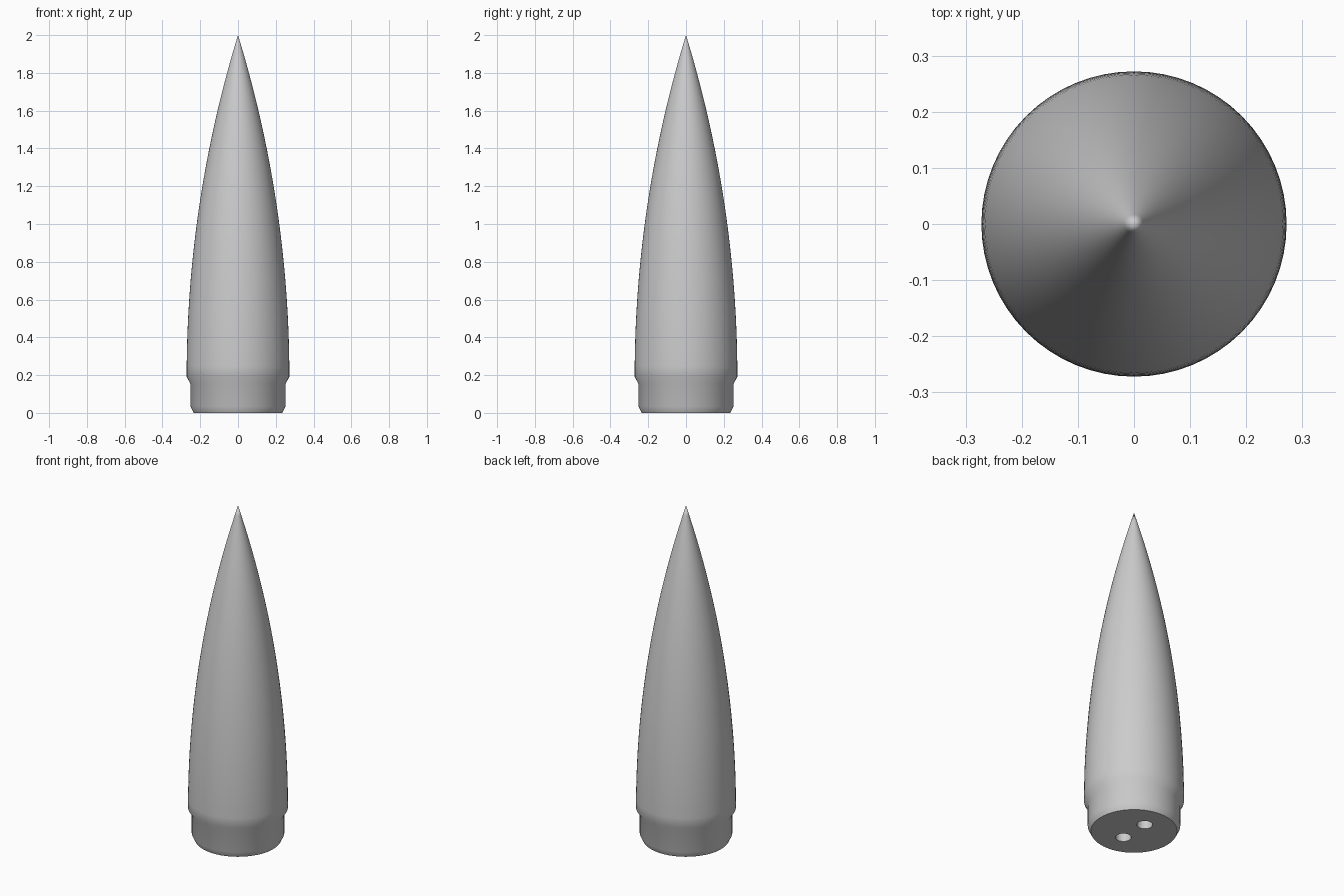
import bpy, bmesh, math
from mathutils import Matrix, Vector

cube = bpy.data.objects.get("Cube")
if cube:
    bpy.data.objects.remove(cube, do_unlink=True)


def make_material(name, value):
    mat = bpy.data.materials.new(name)
    colour = (value, value, value, 1)
    mat.use_nodes = True
    mat.diffuse_color = colour
    mat.node_tree.nodes["Principled BSDF"].inputs["Base Color"].default_value = colour
    return mat


SEGMENTS = 64
HEIGHT, SHOULDER, RADIUS = 2.0, 0.19, 0.272
HOLE_RADIUS, HOLE_DEPTH, HOLE_OFFSET = 0.043, 0.1, 0.09

# Base: chamfered foot, straight neck and flare up to the shoulder
profile = [(0.235, 0), (0.252, 0.035), (0.252, 0.155)]

# Nose: circular arc tangent to the shoulder
length = HEIGHT - SHOULDER
arc = (RADIUS ** 2 + length ** 2) / (2 * RADIUS)
STEPS = 32
for i in range(STEPS):
    h = length * i / STEPS
    profile.append((math.sqrt(arc ** 2 - h ** 2) - arc + RADIUS, SHOULDER + h))


def ring(bm, radius, z, count, y=0):
    angles = [2 * math.pi * i / count for i in range(count)]
    return [bm.verts.new((radius * math.cos(a), y + radius * math.sin(a), z)) for a in angles]


def skin(bm, lower, upper):
    n = len(lower)
    for i in range(n):
        j = (i + 1) % n
        bm.faces.new((lower[i], lower[j], upper[j], upper[i]))


def loop_edges(bm, verts):
    return [bm.edges.get((verts[i - 1], verts[i])) for i in range(len(verts))]


bm = bmesh.new()
rings = [ring(bm, r, z, SEGMENTS) for r, z in profile]
for lower, upper in zip(rings, rings[1:]):
    skin(bm, lower, upper)
tip = bm.verts.new((0, 0, HEIGHT))
for i in range(SEGMENTS):
    bm.faces.new((rings[-1][i - 1], rings[-1][i], tip))

# Two blind sockets in the underside
rim_edges = loop_edges(bm, rings[0])
for side in (-1, 1):
    mouth = ring(bm, HOLE_RADIUS, 0, 24, side * HOLE_OFFSET)
    floor = ring(bm, HOLE_RADIUS, HOLE_DEPTH, 24, side * HOLE_OFFSET)
    skin(bm, mouth, floor)
    bm.faces.new(floor)
    rim_edges += loop_edges(bm, mouth)

# Flat underside around the sockets
bmesh.ops.triangle_fill(bm, edges=rim_edges, use_beauty=True, normal=Vector((0, 0, -1)))
bmesh.ops.recalc_face_normals(bm, faces=bm.faces)

mesh = bpy.data.meshes.new("pointed_body")
bm.to_mesh(mesh)
bm.free()
body = bpy.data.objects.new("pointed_body", mesh)
bpy.context.collection.objects.link(body)
mesh.materials.append(make_material("plain grey", 0.6))

bpy.ops.object.select_all(action='DESELECT')
body.select_set(True)
bpy.context.view_layer.objects.active = body
bpy.ops.object.shade_smooth_by_angle(angle=math.radians(40))
